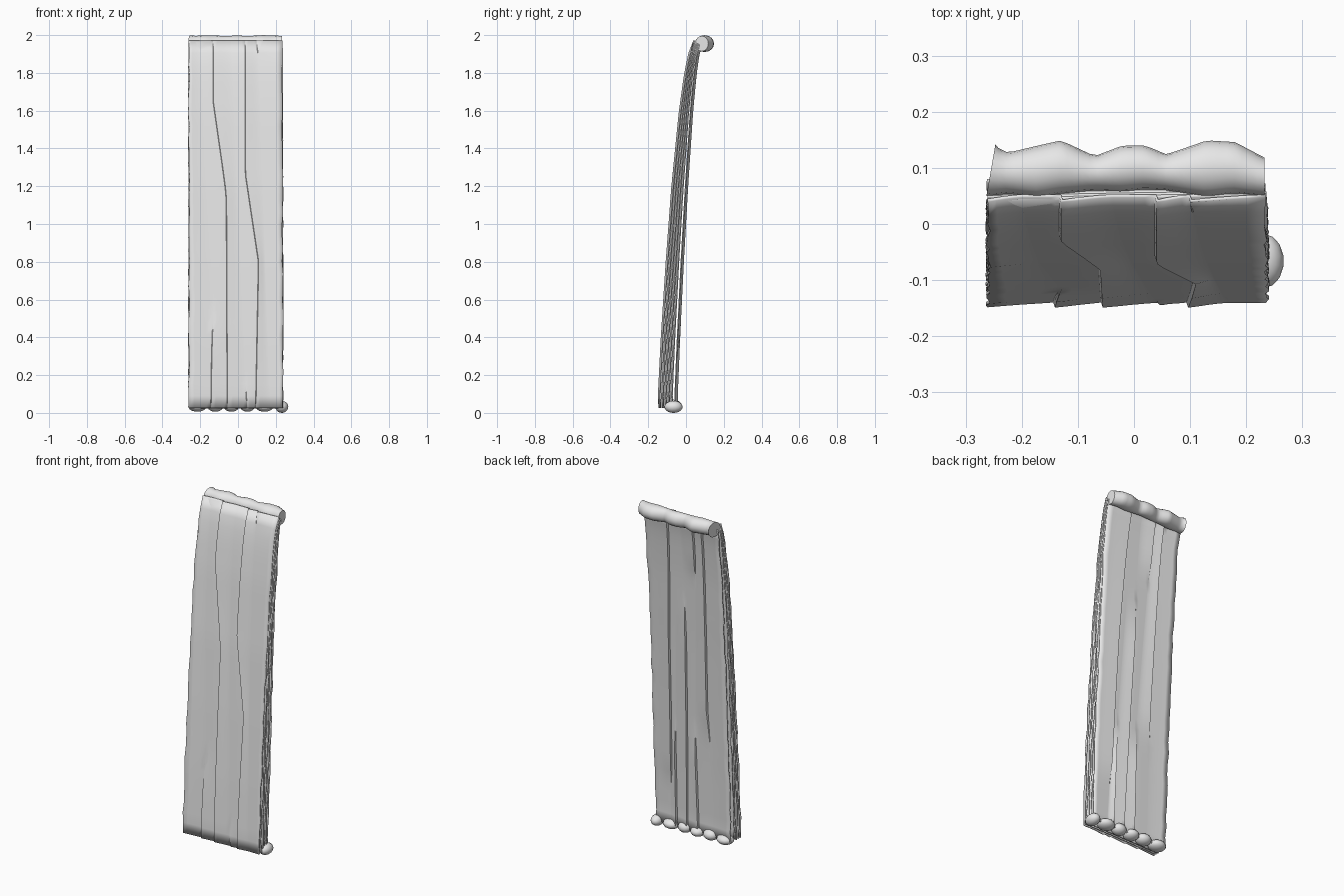
import bpy, bmesh, math, random

random.seed(4)
if "Cube" in bpy.data.objects:
    bpy.data.objects.remove(bpy.data.objects["Cube"], do_unlink=True)

cloth = bpy.data.materials.new("pale_grey_cloth")
cloth.use_nodes = True
cloth.diffuse_color = (0.8, 0.8, 0.8, 1)
cloth.node_tree.nodes["Principled BSDF"].inputs["Base Color"].default_value = (0.8, 0.8, 0.8, 1)


def lerp(points, z, i=1):
    """Value number i of a list of points, interpolated over the first value."""
    if z <= points[0][0]:
        return points[0][i]
    for a, b in zip(points, points[1:]):
        if z <= b[0]:
            return a[i] + (b[i] - a[i]) * (z - a[0]) / (b[0] - a[0])
    return points[-1][i]


def finish(name, bm, angle=32):
    mesh = bpy.data.meshes.new(name)
    bmesh.ops.recalc_face_normals(bm, faces=bm.faces)
    bm.to_mesh(mesh)
    bm.free()
    mesh.materials.append(cloth)
    obj = bpy.data.objects.new(name, mesh)
    bpy.context.collection.objects.link(obj)
    bpy.ops.object.select_all(action="DESELECT")
    obj.select_set(True)
    bpy.context.view_layer.objects.active = obj
    bpy.ops.object.shade_smooth_by_angle(angle=math.radians(angle))
    return obj


# Side profile of the hanging stack: (height, front y, depth)
PROFILE = [(0.02, -0.134, 0.088), (0.08, -0.138, 0.088), (0.4, -0.122, 0.085),
           (0.8, -0.096, 0.078), (1.2, -0.066, 0.07), (1.6, -0.026, 0.055),
           (1.8, 0.002, 0.045), (1.9, 0.023, 0.038), (1.95, 0.039, 0.034),
           (1.97, 0.05, 0.03)]


def sheet(name, t, creases, side, bottom, top, rows=30, cols=4):
    """Hanging sheet; each crease is a path of (height, x, step) and lifts the cloth towards side."""
    bm = bmesh.new()
    grid = []
    for r in range(rows + 1):
        z = bottom + (top - bottom) * r / rows
        base = lerp(PROFILE, z) + t * lerp(PROFILE, z, 2)
        wobble = 0.004 if 0 < r < rows else 0.002
        left = -0.262 + random.uniform(-wobble, wobble)
        right = 0.236 + random.uniform(-wobble, wobble) + 0.004 * (1 - z / 2)
        edges = [(left, 0.008)] + [(lerp(c, z), lerp(c, z, 2)) for c in creases]
        ends = [x for x, s in edges[1:]] + [right]
        row = []
        for (x0, step), x1 in zip(edges, ends):
            for k in range(cols + 1):
                f = k / cols
                x = x0 + 0.0015 + (x1 - x0 - 0.003) * f
                row.append(bm.verts.new((x, base + side * step * (1 - f) ** 1.3, z)))
        grid.append(row)
    for a, b in zip(grid, grid[1:]):
        for i in range(len(a) - 1):
            bm.faces.new((a[i], a[i + 1], b[i + 1], b[i]))
    obj = finish(name, bm)
    solid = obj.modifiers.new("thickness", "SOLIDIFY")
    solid.thickness = 0.006
    solid.offset = 0
    return obj


# Front sheet with two long creases and three short ones
S = 0.009
sheet("front_sheet", 0, [
    [(0, -0.142, S), (0.3, -0.138, S), (0.55, -0.13, 0), (1.2, -0.17, 0), (2, -0.2, 0)],
    [(0, -0.055, S), (1.15, -0.06, S), (1.3, -0.08, S), (1.65, -0.13, S), (2, -0.13, S)],
    [(0, 0.052, S), (0.15, 0.04, 0), (2, -0.04, 0)],
    [(0, 0.095, S), (0.8, 0.11, S), (1.27, 0.04, S), (2, 0.04, S)],
    [(0, 0.17, 0), (1.91, 0.105, 0), (1.95, 0.1, S), (2, 0.1, S)],
], -1, 0.025, 1.97)

# Back sheet with its own creases
B = 0.012
sheet("back_sheet", 0.9, [
    [(0, -0.14, 0), (0.6, -0.135, 0), (0.8, -0.125, B), (2, -0.15, B)],
    [(0, -0.045, B), (0.5, -0.04, B), (0.65, -0.04, 0), (1.6, -0.08, 0), (1.7, -0.085, B), (2, -0.09, B)],
    [(0, 0.03, B), (1.2, 0.0, B), (1.45, 0.0, 0), (2, 0.0, 0)],
    [(0, 0.1, B), (0.5, 0.095, B), (0.65, 0.09, 0), (2, 0.04, 0)],
    [(0, 0.14, 0), (0.3, 0.13, 0), (0.4, 0.125, B), (1.2, 0.11, B), (2, 0.075, B)],
], 1, 0.03, 1.95)

# Plain folded layers between front and back
for n in range(4):
    sheet("inner_layer_%d" % (n + 1), 0.19 + 0.18 * n, [], -1,
          random.uniform(0.022, 0.035), 1.962 - 0.003 * n)

# Lumpy roll along the top: (x, front y, back y)
ROLL = [(-0.255, 0.05, 0.142), (-0.225, 0.054, 0.127), (-0.17, 0.047, 0.14),
        (-0.13, 0.054, 0.149), (-0.07, 0.06, 0.121), (-0.02, 0.058, 0.14),
        (0.02, 0.062, 0.14), (0.058, 0.06, 0.124), (0.13, 0.048, 0.149),
        (0.18, 0.054, 0.146), (0.233, 0.049, 0.118)]
bm = bmesh.new()
rings = []
STEPS, SIDES = 36, 16
for i in range(STEPS + 1):
    x = -0.255 + 0.488 * i / STEPS
    y0, y1 = lerp(ROLL, x), lerp(ROLL, x, 2)
    ry = (y1 - y0) / 2
    rz = 0.032 + 0.25 * ry
    ring = []
    for k in range(SIDES):
        a = math.tau * k / SIDES
        skew = 0.008 * math.cos(a) if i == 0 else 0
        ring.append(bm.verts.new((x + skew, (y0 + y1) / 2 + ry * math.cos(a),
                                  1.955 + rz * math.sin(a))))
    rings.append(ring)
for a, b in zip(rings, rings[1:]):
    for k in range(SIDES):
        j = (k + 1) % SIDES
        bm.faces.new((a[k], a[j], b[j], b[k]))
bm.faces.new(rings[0])
bm.faces.new(rings[-1])
finish("top_roll", bm, 45)

# Row of rounded lumps along the bottom hem: (x, half width, half depth)
LUMPS = [(-0.215, 0.05, 0.047), (-0.12, 0.045, 0.042), (-0.035, 0.042, 0.045),
         (0.05, 0.042, 0.04), (0.14, 0.05, 0.046), (0.232, 0.035, 0.048)]
for n, (x, rx, ry) in enumerate(LUMPS):
    bm = bmesh.new()
    bmesh.ops.create_uvsphere(bm, u_segments=14, v_segments=10, radius=1)
    rz = 0.029 + 0.003 * (n % 2)
    for v in bm.verts:
        v.co = (x + v.co.x * rx, -0.066 + v.co.y * ry, 0.006 * (n < 5) + rz * (1 + v.co.z))
    finish("hem_lump_%d" % (n + 1), bm, 60)
